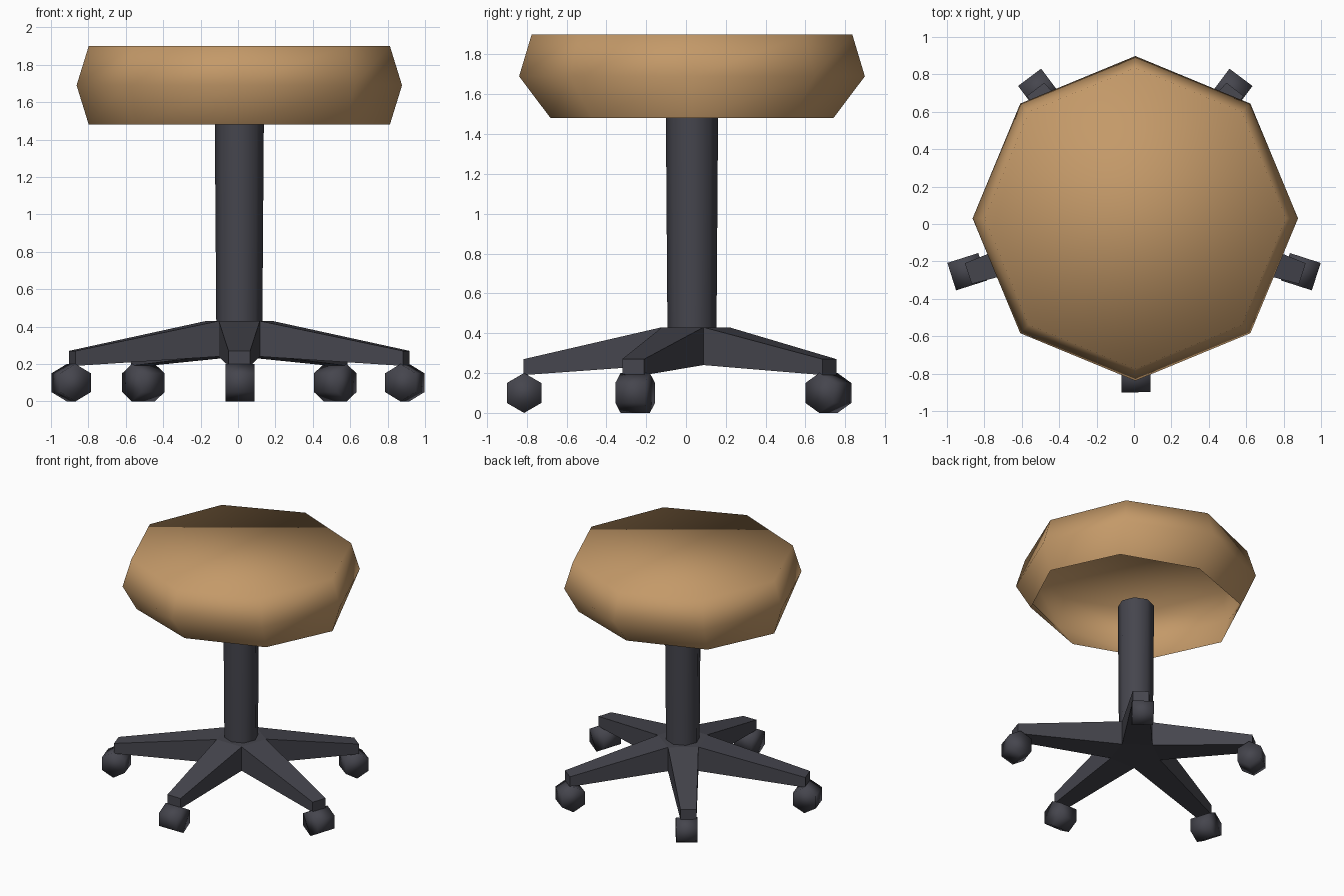
import bpy, bmesh, math
from mathutils import Vector

if "Cube" in bpy.data.objects:
    bpy.data.objects.remove(bpy.data.objects["Cube"])

CX, CY = 0.007, 0.03


def material(name, color):
    m = bpy.data.materials.new(name)
    m.diffuse_color = color
    m.use_nodes = True
    m.node_tree.nodes["Principled BSDF"].inputs["Base Color"].default_value = m.diffuse_color
    return m


TAN = material("tan_cushion", (0.55, 0.32, 0.14, 1))
DARK = material("dark_plastic", (0.06, 0.06, 0.075, 1))


def finish(name, bm, mat, smooth=False):
    bmesh.ops.recalc_face_normals(bm, faces=bm.faces)
    mesh = bpy.data.meshes.new(name)
    bm.to_mesh(mesh)
    bm.free()
    for p in mesh.polygons:
        p.use_smooth = smooth
    mesh.materials.append(mat)
    ob = bpy.data.objects.new(name, mesh)
    bpy.context.collection.objects.link(ob)
    return ob


def loft(bm, rings, cap_first=False, cap_last=False):
    """Skin a list of rings with equal point counts."""
    vs = [[bm.verts.new(p) for p in r] for r in rings]
    n = len(vs[0])
    for a, b in zip(vs, vs[1:]):
        for i in range(n):
            j = (i + 1) % n
            bm.faces.new((a[i], a[j], b[j], b[i]))
    if cap_first:
        bm.faces.new(vs[0])
    if cap_last:
        bm.faces.new(vs[-1])


def ring(rx, ry, z, n=8, start=0.0):
    return [Vector((CX + rx * math.cos(start + math.tau * i / n),
                    CY + ry * math.sin(start + math.tau * i / n), z))
            for i in range(n)]


# Seat: octagonal cushion shell, open underneath
bm = bmesh.new()
loft(bm, [ring(0.805, 0.71, 1.48), ring(0.87, 0.868, 1.69),
          ring(0.805, 0.805, 1.90)], cap_last=True)
finish("seat", bm, TAN, smooth=True)

# Column: slightly tapered octagonal post
bm = bmesh.new()
loft(bm, [ring(0.123, 0.123, 0.40), ring(0.131, 0.131, 1.48)])
finish("column", bm, DARK, smooth=True)

# Base: pentagonal hub whose sides run out into five tapered legs
tips = [(0.007, -0.815), (0.90, -0.265), (0.54, 0.72), (-0.526, 0.72), (-0.886, -0.265)]
wheels = [(0.01, -0.813), (0.892, -0.255), (0.52, 0.715), (-0.506, 0.715), (-0.892, -0.255)]

bm = bmesh.new()
valley = math.radians(-126)
top = [bm.verts.new(p) for p in ring(0.187, 0.187, 0.43, 5, valley)]
low = [bm.verts.new(p) for p in ring(0.187, 0.187, 0.24, 5, valley)]
bm.faces.new(top)
bm.faces.new(low)
for i, (x, y) in enumerate(tips):
    j = (i + 1) % 5
    out = Vector((x - CX, y - CY, 0)).normalized()
    side = Vector((-out.y, out.x, 0)) * 0.058
    end = [bm.verts.new(Vector((x, y, z)) + s * side)
           for z, s in ((0.27, -1), (0.27, 1), (0.19, 1), (0.19, -1))]
    root = [top[i], top[j], low[j], low[i]]
    for k in range(4):
        m = (k + 1) % 4
        bm.faces.new((root[k], root[m], end[m], end[k]))
    bm.faces.new(end)
finish("base_legs", bm, DARK)

# Casters: hexagonal wheels, axle across each leg
for i, (x, y) in enumerate(wheels):
    out = Vector((x - CX, y - CY, 0)).normalized()
    side = Vector((-out.y, out.x, 0)) * 0.077
    hexagon = [Vector((x, y, 0.1)) + 0.1 * (out * math.sin(a) + Vector((0, 0, math.cos(a))))
               for a in (math.tau * k / 6 for k in range(6))]
    bm = bmesh.new()
    loft(bm, [[p - side for p in hexagon], [p + side for p in hexagon]], True, True)
    finish(f"caster_{i + 1}", bm, DARK, smooth=True)
